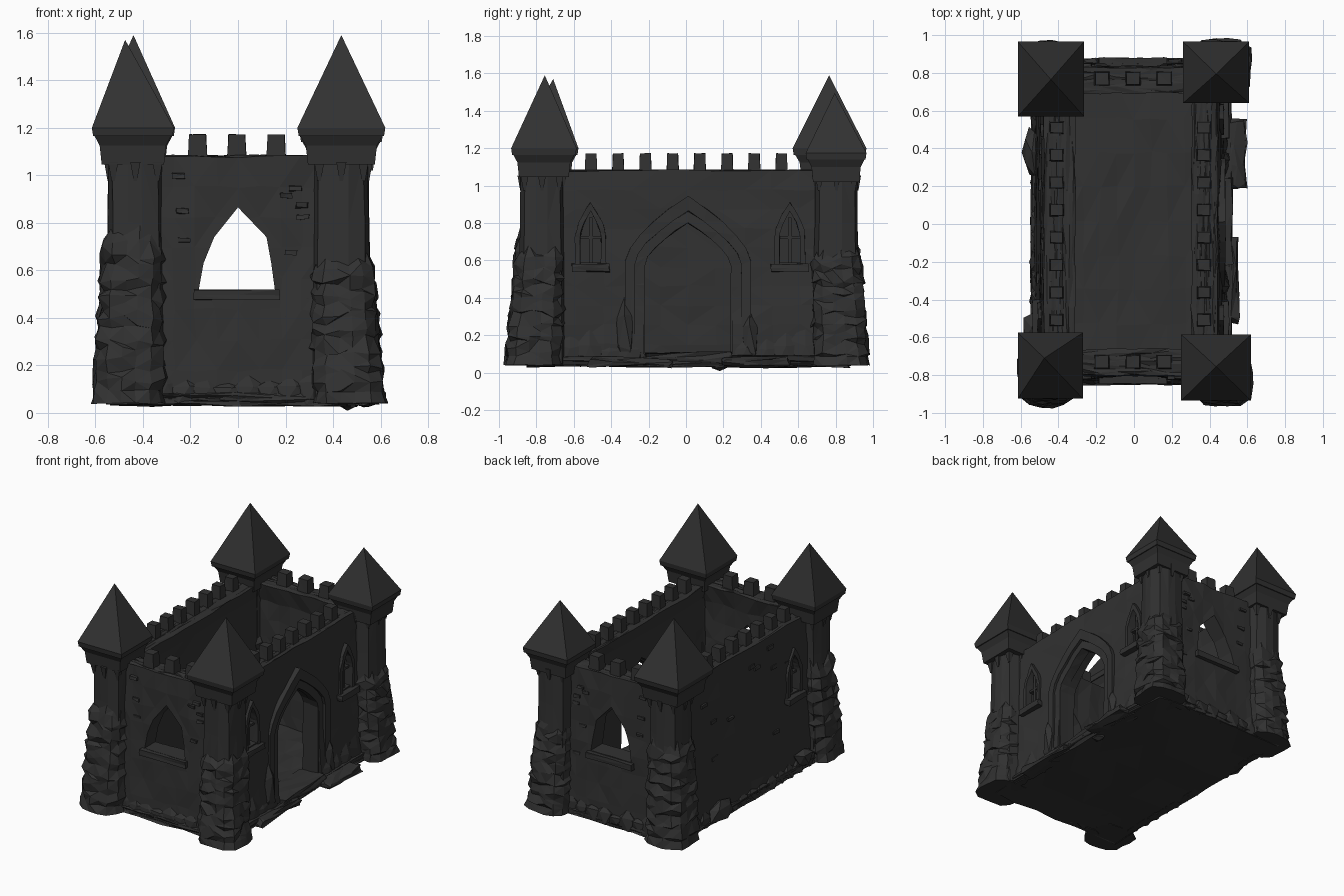
import bpy, bmesh, math, random
from mathutils import Vector

if "Cube" in bpy.data.objects:
    bpy.data.objects.remove(bpy.data.objects["Cube"])

random.seed(7)
stone = bpy.data.materials.new("charcoal stone")
stone.diffuse_color = (0.031, 0.031, 0.031, 1)
stone.use_nodes = True
stone.node_tree.nodes["Principled BSDF"].inputs["Base Color"].default_value = stone.diffuse_color


def rnd(a):
    return random.uniform(-a, a)


def finish(name, bm, jitter=0.0):
    for v in bm.verts:
        v.co += Vector((rnd(jitter), rnd(jitter), rnd(jitter)))
    bmesh.ops.triangulate(bm, faces=[f for f in bm.faces if len(f.verts) == 4 and jitter])
    bmesh.ops.recalc_face_normals(bm, faces=bm.faces)
    me = bpy.data.meshes.new(name)
    bm.to_mesh(me)
    bm.free()
    me.materials.append(stone)
    ob = bpy.data.objects.new(name, me)
    bpy.context.collection.objects.link(ob)
    return ob


def box(name, lo, hi, cuts=0, jitter=0.0, taper=1.0, shape=None):
    """Box between two corners; the top is scaled by taper."""
    bm = bmesh.new()
    bmesh.ops.create_cube(bm, size=1)
    if cuts:
        bmesh.ops.subdivide_edges(bm, edges=bm.edges[:], cuts=cuts, use_grid_fill=True)
    for v in bm.verts:
        s = taper if v.co.z > 0.49 else 1
        v.co = Vector([(l + h) / 2 + c * (h - l) * (s if i < 2 else 1)
                       for i, (l, h, c) in enumerate(zip(lo, hi, v.co))])
        if shape:
            shape(v.co)
    return finish(name, bm, jitter)


def stack(name, rings, apex=None, jitter=0.0):
    """Skin a list of rings of points, capped or ended in an apex."""
    bm = bmesh.new()
    vs = [[bm.verts.new(p) for p in r] for r in rings]
    n = len(vs[0])
    for a, b in zip(vs, vs[1:]):
        for i in range(n):
            bm.faces.new((a[i], a[(i + 1) % n], b[(i + 1) % n], b[i]))
    bm.faces.new(vs[0][::-1])
    if apex:
        t = bm.verts.new(apex)
        for i in range(n):
            bm.faces.new((vs[-1][i], vs[-1][(i + 1) % n], t))
    else:
        bm.faces.new(vs[-1])
    return finish(name, bm, jitter)


def arch(c, w, zb, zs, za, n=5):
    """Pointed arch outline, from one foot over the apex to the other."""
    half = [(w, zb)] + [(w * (1 - (i / n) ** 1.6), zs + (za - zs) * i / n) for i in range(n)]
    return [(c - u, z) for u, z in half] + [(c, za)] + [(c + u, z) for u, z in half[::-1]]


def put(axis, d, u, z):
    return (d, u, z) if axis == 0 else (u, d, z)


def cut(wall, axis, pts, d0, d1):
    cutter = stack("cutter", [[put(axis, d, u, z) for u, z in pts] for d in (d0, d1)])
    cutter.hide_render = True
    mod = wall.modifiers.new("opening", 'BOOLEAN')
    mod.operation, mod.solver, mod.object = 'DIFFERENCE', 'EXACT', cutter
    dg = bpy.context.evaluated_depsgraph_get()
    me = bpy.data.meshes.new_from_object(wall.evaluated_get(dg))
    wall.modifiers.clear()
    wall.data = me
    bpy.data.objects.remove(cutter)


def band(name, axis, outer, inner, d0, d1):
    """Raised moulding between two arch outlines."""
    rings = []
    for (u, z), (p, q) in zip(outer, inner):
        rings.append([put(axis, d0, u, z), put(axis, d1, u, z),
                      put(axis, d1, p, q), put(axis, d0, p, q)])
    stack(name, rings, jitter=0.003)


def rock(c, s, low=0.035):
    bm = bmesh.new()
    bmesh.ops.create_icosphere(bm, subdivisions=1, radius=1)
    for v in bm.verts:
        k = random.uniform(0.75, 1.15)
        v.co = Vector([a + b * k * x for a, b, x in zip(c, s, v.co)])
        v.co.z = max(v.co.z, low)
    finish("base_rock", bm)


# Battered curtain walls, thinner below the inner wall walk
def batter(axis, sign, mid, slope, inset):
    def f(co):
        if (co[axis] - mid) * sign > 0:
            co[axis] += sign * (1.08 - co.z) * slope
        elif co.z < 1.0:
            co[axis] += sign * inset
    return f


TOP = 1.08
front = box("front_wall", (-.36, -.80, .05), (.36, -.66, TOP), 7, .007, 1, batter(1, -1, -.73, .03, .03))
back = box("back_wall", (-.36, .69, .05), (.36, .83, TOP), 7, .007, 1, batter(1, 1, .76, .03, .03))
right = box("right_wall", (.305, -.74, .05), (.445, .76, TOP), 9, .007, 1, batter(0, 1, .375, .035, .035))
left = box("left_wall", (-.475, -.74, .05), (-.31, .76, TOP), 9, .007, 1, batter(0, -1, -.39, .05, .03))

# Foundation and courtyard floor
box("foundation", (-.54, -.845, .035), (.51, .87, .085), 5, .010)
box("courtyard_floor", (-.36, -.71, .05), (.36, .74, .10), 7, .008)
box("door_step", (.32, -.22, .05), (.52, .24, .105), 2, .008)

# Large windows through the front and back walls
for ob, y, s in ((front, -.73, -1), (back, .765, 1)):
    cut(ob, 1, [(-.165, .52), (-.145, .63), (-.10, .74), (0, .865),
                (.12, .74), (.14, .63), (.155, .52)], y - .2, y + .2)
    y0, y1 = sorted((y + s * .03, y + s * .115))
    box("window_sill", (-.185, y0, .475), (.175, y1, .517), 1, .003)

# Doorway with its moulding
cut(right, 0, arch(.01, .235, .10, .58, .81), .2, .7)
band("door_arch", 0, arch(.01, .335, .06, .60, .945), arch(.01, .285, .06, .58, .865), .42, .483)
band("door_jamb", 0, arch(.01, .285, .06, .58, .865), arch(.01, .23, .06, .575, .80), .40, .465)

# Narrow gothic windows on the long walls
for ob, s, face, spots in ((right, 1, .457, (-.51, .555)), (left, -1, .492, (-.50,))):
    for c in spots:
        a, b = sorted((s * (face - .05), s * (face + .1)))
        cut(ob, 0, arch(c, .06, .59, .72, .87), a, b)
        a, b = sorted((s * (face - .03), s * (face + .018)))
        band("window_frame", 0, arch(c, .082, .58, .73, .91), arch(c, .055, .58, .72, .865), a, b)
        a, b = sorted((s * (face - .06), s * (face - .01)))
        box("mullion", (a, c - .009, .58), (b, c + .009, .83))
        box("transom", (a, c - .055, .715), (b, c + .055, .73))
        a, b = sorted((s * (face - .03), s * (face + .045)))
        box("narrow_window_sill", (a, c - .10, .54), (b, c + .10, .58), 1, .004)

# Battlements
for x in (-.17, -.005, .16):
    for y in (-.73, .77):
        box("merlon", (x - .041, y - .038, TOP - .02), (x + .041, y + .038, 1.172), 0, .002, .86)
for i in range(8):
    y = -.508 + i * .1455
    for x in (-.41, .37):
        box("merlon", (x - .038, y - .033, TOP - .02), (x + .038, y + .033, 1.172), 0, .002, .86)


# Corner towers: rough rock cladding, squarish shaft, corbels, collar and roof
def ring(cx, cy, z, r, n, wob=0.0, zw=0.0):
    out = []
    for i in range(n):
        a = 2 * math.pi * (i + .5) / n
        c, s = math.cos(a), math.sin(a)
        k = r / (c ** 4 + s ** 4) ** .25 + rnd(wob)
        out.append((cx + k * c, cy + k * s, z + rnd(zw)))
    return out


def square(x0, x1, y0, y1, z, s):
    cx, cy, w, d = (x0 + x1) / 2, (y0 + y1) / 2, (x1 - x0) / 2 * s, (y1 - y0) / 2 * s
    return [(cx + i * w, cy + j * d, z) for i, j in ((-1, -1), (1, -1), (1, 1), (-1, 1))]


TOWERS = [  # shaft centre, roof bounds, apex, eave drop
    (-.432, -.77, (-.615, -.27, -.925, -.575), (-.475, -.71, 1.57), 0),
    (.435, -.77, (.25, .62, -.935, -.585), (.435, -.755, 1.59), 0),
    (-.432, .79, (-.615, -.265, .57, .965), (-.44, .765, 1.59), 0),
    (.435, .805, (.26, .61, .64, .965), (.435, .795, 1.495), .025)]
for cx, cy, b, apex, dz in TOWERS:
    sx, sy = math.copysign(1, cx), math.copysign(1, cy)
    stack("tower_shaft", [ring(cx, cy, z, r, 12) for z, r in
                          ((.05, .125), (.55, .12), (.8, .114), (1.07, .112))], jitter=.004)
    high = .70 if cx < 0 else .60
    rings = []
    for k in range(8):
        t = k / 8
        z, r, o = .04 + high * t, .150 - .022 * t, .024 * (1 - t) + .006
        w = 0 if k == 0 else .022
        oy = o + (.016 * (1 - t) if sy < 0 else -.006)
        px, py = cx + sx * o, cy + sy * oy
        rings.append(ring(px, py, z, r + .004, 16, .012, w))
        rings.append(ring(px, py, z + high * .08, r - .008, 16, .014, w))
    rings.append(ring(cx, cy, high + .08, .104, 16, .008, .03))
    stack("tower_rockwork", rings, jitter=.003)
    stack("tower_collar", [square(*b, z - dz, s) for z, s in
                           ((1.045, .76), (1.125, .81), (1.18, .98))])
    stack("tower_roof", [square(*b, z - dz, s) for z, s in ((1.165, .97), (1.20, 1.0))], apex)
    for k in range(8):  # corbels under the collar
        a = math.pi / 4 * k
        m = 1.2 if k % 2 else 1
        px, py = cx + .110 * m * math.cos(a), cy + .110 * m * math.sin(a)
        stack("corbel", [ring(px, py, .975, .008, 4), ring(px, py, 1.055, .025, 4)])

# Rubble along the wall feet, piling up towards the towers
for i in range(13):
    y = -.62 + i * .105
    h = random.uniform(.05, .10) + .18 * max(0, abs(y - .01) - .35)
    rock((-.515, y, .06), (.04, .085, h * .8))
    if abs(y - .01) > .26:
        rock((.470, y, .08), (.035, .085, h * 1.2))
for i in range(8):
    x = -.315 + i * .09
    for y in (-.82, .85):
        rock((x, y, .08), (.085, .035, random.uniform(.05, .09) + .25 * max(0, abs(x) - .15)))

# Boulders beside the door, flat slabs, and outcrops on the left side
for c, s in (((.465, -.33, .22), (.045, .06, .20)), ((.465, .34, .18), (.045, .055, .16)),
             ((-.54, .38, .10), (.06, .16, .09)), ((-.54, -.55, .12), (.055, .09, .08))):
    rock(c, s)
box("flat_slab", (.44, .19, .035), (.59, .55, .08), 2, .012, .92)
box("flat_slab", (.44, -.52, .035), (.555, -.08, .075), 2, .012, .92)
rock((.46, .18, .045), (.05, .05, .045), 0.0)

# Chipped stones showing through the plaster
for i in range(10):
    y, z = random.uniform(-.6, .6), random.uniform(.3, 1.0)
    x = .475 + (1.08 - z) * .05
    box("loose_brick", (-x - .008, y - .03, z - .012), (-x + .02, y + .03, z + .012), 0, .004)
    x = random.choice((-1, 1)) * random.uniform(.2, .28)
    for q in (-.812, .84):
        box("loose_brick", (x - .025, q - .008, z - .01), (x + .025, q + .008, z + .01), 0, .004)
